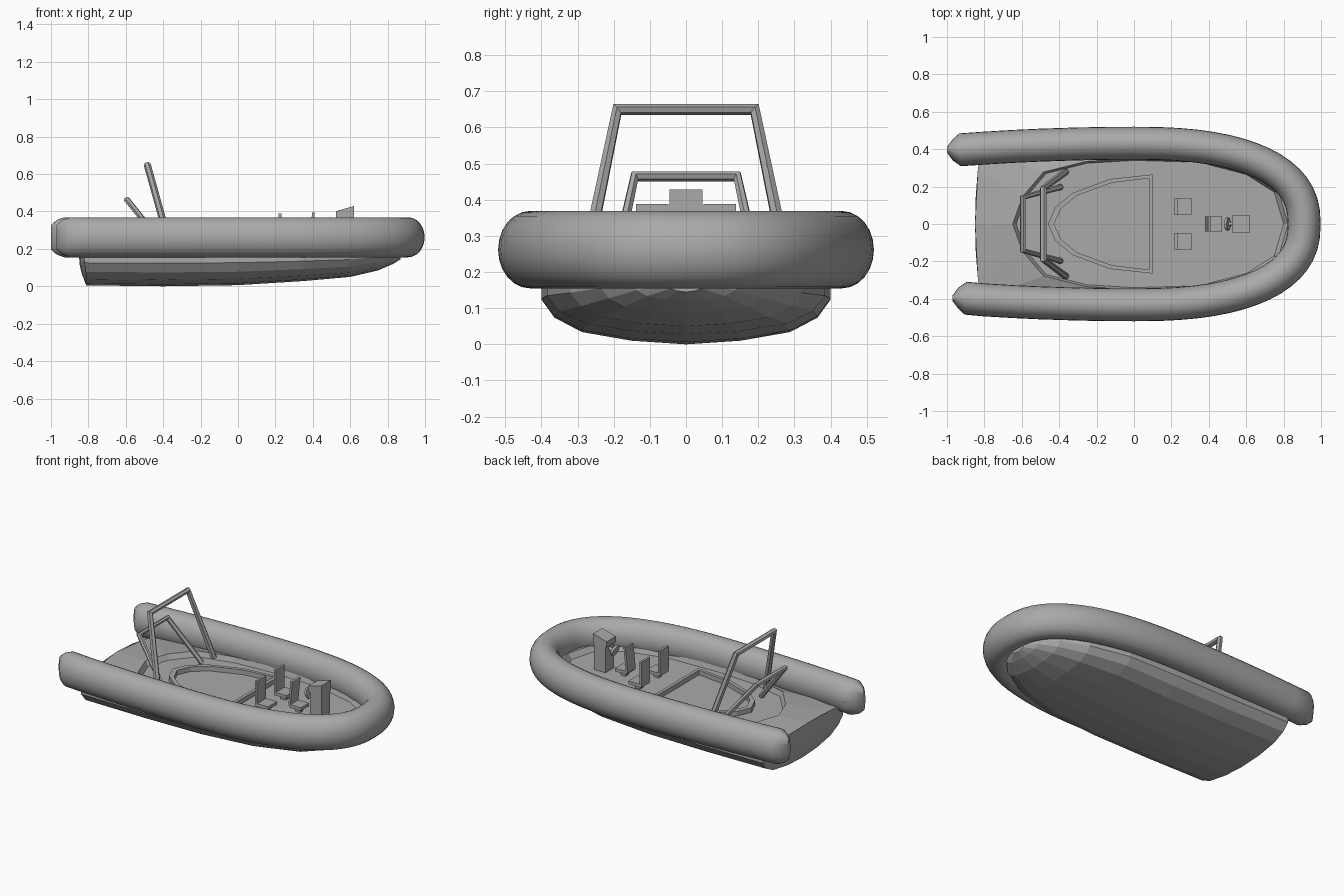
import bpy, bmesh, math
from mathutils import Vector, Matrix

if "Cube" in bpy.data.objects:
    bpy.data.objects.remove(bpy.data.objects["Cube"])

grey = bpy.data.materials.new("plain grey")
grey.use_nodes = True
COLOUR = (0.4, 0.4, 0.4, 1)
grey.diffuse_color = COLOUR
grey.node_tree.nodes["Principled BSDF"].inputs["Base Color"].default_value = COLOUR


def finish(bm, name, smooth=False):
    bmesh.ops.recalc_face_normals(bm, faces=bm.faces)
    mesh = bpy.data.meshes.new(name)
    bm.to_mesh(mesh)
    bm.free()
    mesh.materials.append(grey)
    obj = bpy.data.objects.new(name, mesh)
    bpy.context.collection.objects.link(obj)
    if smooth:
        bpy.ops.object.select_all(action='DESELECT')
        obj.select_set(True)
        bpy.context.view_layer.objects.active = obj
        bpy.ops.object.shade_smooth_by_angle(angle=math.radians(40))


def loft(bm, rings, closed=True):
    """Bridge successive rings of points with quads."""
    rows = [[bm.verts.new(p) for p in ring] for ring in rings]
    for a, b in zip(rows, rows[1:]):
        n = len(a)
        for i in range(n if closed else n - 1):
            j = (i + 1) % n
            bm.faces.new((a[i], a[j], b[j], b[i]))
    return rows


def mirrored(half):
    """Closed outline from half an outline running from stern to bow."""
    return half + [(x, -y) for x, y in half[-2:0:-1]]


def at_height(outline, z):
    return [(x, y, z) for x, y in outline]


def add_box(bm, centre, size, tilt=0):
    m = (Matrix.Translation(centre) @ Matrix.Rotation(tilt, 4, 'Y')
         @ Matrix.Diagonal((*size, 1)))
    return bmesh.ops.create_cube(bm, size=1, matrix=m)["verts"]


# Inflatable collar: oval section swept round the bow, tapered stern tips
def collar():
    p, sides, mid_z = 2.45, 24, 0.262
    port = [(x, 0.432 - 0.037 * (x / 0.95) ** 2) for x in (-0.93, -0.8, -0.65, -0.5, -0.3, -0.15)]
    bow = []
    for k in range(33):
        u = math.pi * (0.5 - k / 32)
        c, s = max(math.cos(u), 0), math.sin(u)
        bow.append((0.91 * c ** (2 / p), math.copysign(0.432 * abs(s) ** (2 / p), s)))
    starboard = [(max(x, -0.9), -y) for x, y in reversed(port)]
    path = [Vector((x, y, mid_z)) for x, y in port + bow + starboard]
    scale = [(0.088, 0.107)] * len(path)
    for off, w, h in ((0.04, 0.056, 0.092), (0.07, 0.015, 0.065)):
        path.insert(0, Vector((-0.93 - off, 0.397, mid_z)))
        path.append(Vector((-0.9 - off, -0.397, mid_z)))
        scale.insert(0, (w, h))
        scale.append((w, h))
    rings = []
    for i, c in enumerate(path):
        t = (path[min(i + 1, len(path) - 1)] - path[max(i - 1, 0)]).normalized()
        side = Vector((t.y, -t.x, 0))
        w, h = scale[i]
        rings.append([c + side * w * math.cos(a) + Vector((0, 0, h * math.sin(a)))
                      for a in (2 * math.pi * k / sides for k in range(sides))])
    bm = bmesh.new()
    rows = loft(bm, rings)
    bm.faces.new(rows[0])
    bm.faces.new(rows[-1])
    finish(bm, "inflatable_collar", True)


collar()

# Hull: rounded section lofted from the stern to the bow
SECTION = [(0, 0), (0.375, 0.05), (0.72, 0.17), (0.91, 0.37), (1, 0.62), (1, 1)]
STATIONS = [(-0.82, 0.4, 0.005), (-0.4, 0.4, 0), (0, 0.4, 0.006), (0.35, 0.385, 0.028),
            (0.6, 0.32, 0.05), (0.75, 0.235, 0.085), (0.83, 0.15, 0.12), (0.87, 0.06, 0.145)]
TOP = 0.2


def crown(y):
    return 0.235 - 0.25 * y * y


def transom_point(y, z):
    return (-0.805 - 0.045 * min(z / 0.13, 1) ** 0.6 + 0.18 * y * y, y, z)


rings = []
for x, w, keel in STATIONS:
    half = [(w * a, keel + (TOP - keel) * b) for a, b in SECTION]
    full = [(-y, z) for y, z in half[:0:-1]] + half
    if not rings:  # the aft edge follows the raked transom
        stern = full
        rings.append([transom_point(y, z) for y, z in full])
    else:
        rings.append([(x, y, z) for y, z in full])
bm = bmesh.new()
rows = loft(bm, rings, closed=False)
bm.faces.new(rows[-1])
finish(bm, "hull")

# Transom: rounded panel rising from the hull edge to the crowned deck edge
bm = bmesh.new()
loft(bm, [[transom_point(y, z + (crown(y) - z) * f) for y, z in stern[1:-1]]
          for f in (0, 0.25, 0.5, 0.75, 1)], closed=False)
finish(bm, "transom")

# Deck: margin, low step, then a flat cockpit floor
FLOOR = 0.2
outer = mirrored([(-0.85, 0), (-0.835, 0.288), (-0.821, 0.4), (-0.4, 0.4), (0, 0.4),
                  (0.35, 0.385), (0.6, 0.32), (0.75, 0.235), (0.87, 0)])
inner = mirrored([(-0.63, 0), (-0.58, 0.14), (-0.47, 0.27), (-0.25, 0.325), (0, 0.34),
                  (0.35, 0.33), (0.6, 0.265), (0.75, 0.17), (0.8, 0)])
rim = [(x * 1.03, y * 1.03) for x, y in inner]
bm = bmesh.new()
rows = loft(bm, [[(x, y, crown(y)) for x, y in outer], at_height(rim, 0.232), at_height(inner, FLOOR)])
bm.faces.new(rows[-1])
finish(bm, "deck")

# Raised coaming around the floor hatch
outline = mirrored([(-0.46, 0), (-0.42, 0.09), (-0.33, 0.165), (-0.13, 0.24), (0.1, 0.265), (0.1, 0)])
inset = [(0.08 if x > 0 else x * 0.94 + 0.005, y * 0.92) for x, y in outline]
bm = bmesh.new()
loft(bm, [at_height(outline, FLOOR), at_height(outline, FLOOR + 0.03),
          at_height(inset, FLOOR + 0.03), at_height(inset, FLOOR)])
finish(bm, "hatch_coaming")


# Tubular arches, raked aft
def arch(name, foot, top, radius):
    curve = bpy.data.curves.new(name, 'CURVE')
    curve.dimensions = '3D'
    curve.bevel_depth = radius
    curve.bevel_resolution = 1
    curve.use_fill_caps = True
    spline = curve.splines.new('POLY')
    spline.points.add(3)
    flip = Vector((1, -1, 1))
    corners = [Vector(foot), Vector(top), Vector(top) * flip, Vector(foot) * flip]
    for point, co in zip(spline.points, corners):
        point.co = (*co, 1)
    curve.materials.append(grey)
    obj = bpy.data.objects.new(name, curve)
    bpy.context.collection.objects.link(obj)
    bpy.ops.object.select_all(action='DESELECT')
    obj.select_set(True)
    bpy.context.view_layer.objects.active = obj
    bpy.ops.object.convert(target='MESH')
    bpy.ops.object.shade_flat()


arch("tall_arch", (-0.365, 0.279, 0.22), (-0.485, 0.19, 0.65), 0.019)
arch("low_arch", (-0.39, 0.198, 0.21), (-0.595, 0.142, 0.465), 0.016)


# Seats: low pedestal, cushion and backrest
def seat(name, x, y, size, back_tilt, top):
    bm = bmesh.new()
    add_box(bm, (x, y, 0.215), (size * 0.4, size * 0.4, 0.03))
    add_box(bm, (x, y, 0.237), (size, size, 0.02))
    add_box(bm, (x - size * 0.43, y, (0.237 + top) / 2), (0.014, size, top - 0.237), back_tilt)
    finish(bm, name)


seat("left_passenger_seat", 0.263, 0.093, 0.09, 0, 0.388)
seat("right_passenger_seat", 0.263, -0.093, 0.09, 0, 0.388)
seat("helm_seat", 0.43, 0, 0.08, 0.1, 0.395)

# Steering console: cabinet with a wider head sloping up towards the bow
bm = bmesh.new()
add_box(bm, (0.575, 0, 0.283), (0.08, 0.084, 0.165))
for v in add_box(bm, (0.572, 0, 0.39), (0.094, 0.092, 0.05)):
    if v.co.z > 0.39:
        v.co.z += 0.014 if v.co.x > 0.572 else -0.013
finish(bm, "steering_console")

# Steering wheel on a short shaft
bm = bmesh.new()
for radius, depth, x in ((0.035, 0.014, 0.5), (0.01, 0.05, 0.52)):
    bmesh.ops.create_cone(bm, cap_ends=True, segments=12, radius1=radius, radius2=radius, depth=depth,
                          matrix=Matrix.Translation((x, 0, 0.335)) @ Matrix.Rotation(math.radians(70), 4, 'Y'))
finish(bm, "steering_wheel")
